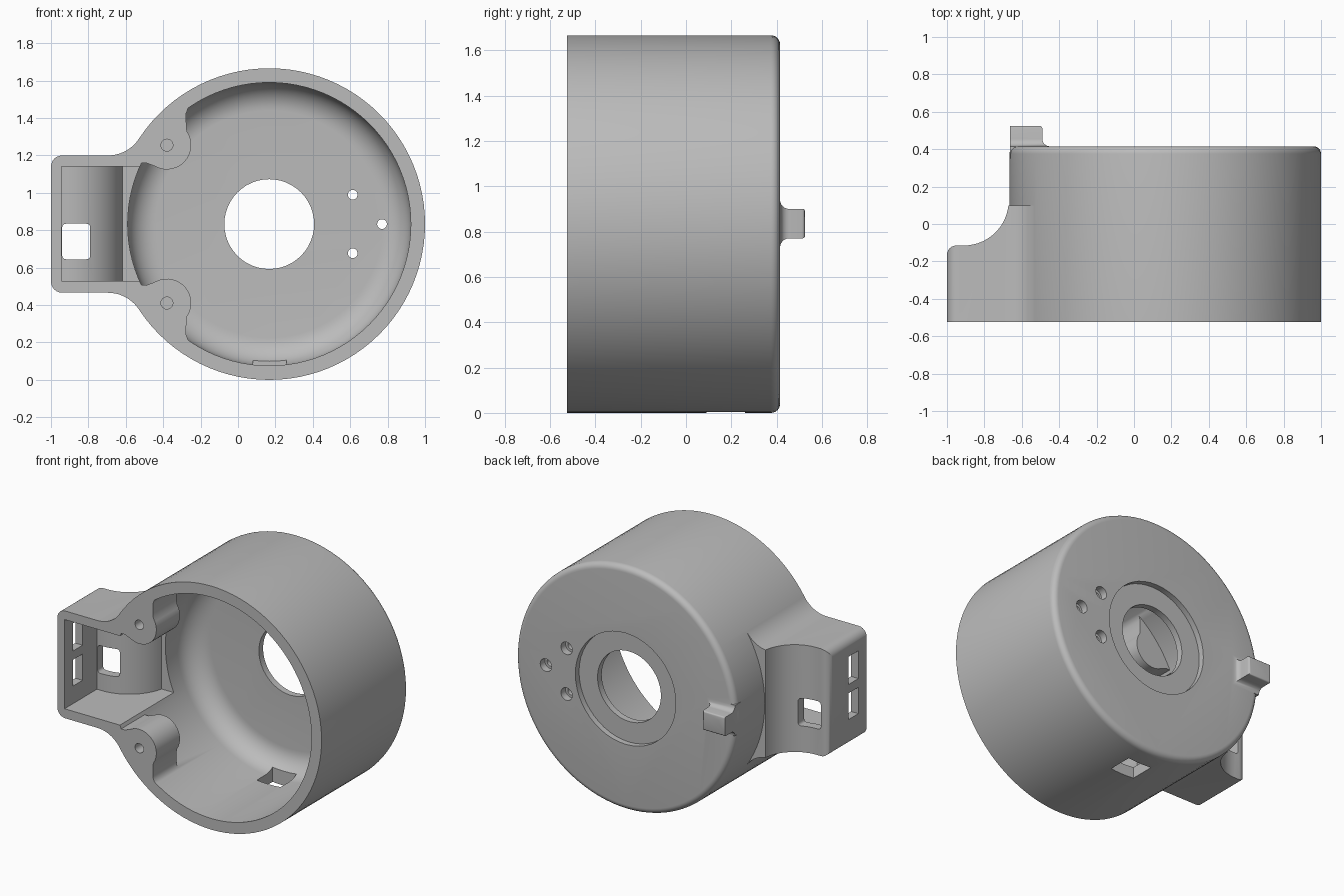
import bpy, bmesh
from math import radians, cos, sin, pi

cube = bpy.data.objects.get("Cube")
if cube:
    bpy.data.objects.remove(cube, do_unlink=True)

CX, CZ, R = 0.167, 0.833, 0.833      # drum axis and outer radius
FRONT, BACK = -0.525, 0.415


def arc(cx, cy, r, a0, a1, n=10):
    angles = [radians(a0 + (a1 - a0) * i / n) for i in range(n + 1)]
    return [(cx + r * cos(a), cy + r * sin(a)) for a in angles]


def mirrored(points):
    return [(x, 2 * CZ - z) for x, z in reversed(points)]


def finish(name, bm):
    bmesh.ops.recalc_face_normals(bm, faces=bm.faces)
    mesh = bpy.data.meshes.new(name)
    bm.to_mesh(mesh)
    bm.free()
    ob = bpy.data.objects.new(name, mesh)
    bpy.context.collection.objects.link(ob)
    return ob


def prism(name, points, axis, lo, hi):
    """Extrude a 2D outline along x, y or z."""
    place = {"x": lambda p, t: (t, p[0], p[1]),
             "y": lambda p, t: (p[0], t, p[1]),
             "z": lambda p, t: (p[0], p[1], t)}[axis]
    bm = bmesh.new()
    low = [bm.verts.new(place(p, lo)) for p in points]
    high = [bm.verts.new(place(p, hi)) for p in points]
    bm.faces.new(low)
    bm.faces.new(high)
    n = len(points)
    for i in range(n):
        j = (i + 1) % n
        bm.faces.new((low[i], low[j], high[j], high[i]))
    return finish(name, bm)


def box(name, x0, x1, y0, y1, z0, z1):
    return prism(name, [(x0, y0), (x1, y0), (x1, y1), (x0, y1)], "z", z0, z1)


def lathe(name, profile, cx=CX, cz=CZ, n=96):
    """Turn (radius, y) points around an axis parallel to y."""
    bm = bmesh.new()
    rings = [[bm.verts.new((cx + r * cos(2 * pi * i / n), y, cz + r * sin(2 * pi * i / n)))
              for i in range(n)] for r, y in profile]
    bm.faces.new(rings[0])
    bm.faces.new(rings[-1])
    for a, b in zip(rings, rings[1:]):
        for i in range(n):
            j = (i + 1) % n
            bm.faces.new((a[i], a[j], b[j], b[i]))
    return finish(name, bm)


def combine(target, other, op):
    mod = target.modifiers.new("combine", "BOOLEAN")
    mod.operation = op
    mod.solver = "EXACT"
    mod.object = other
    bpy.context.view_layer.objects.active = target
    bpy.ops.object.modifier_apply(modifier=mod.name)
    bpy.data.objects.remove(other, do_unlink=True)


# Drum with a rounded back edge
shell = lathe("drum_housing", [(R, -0.6)] + arc(R - 0.04, BACK - 0.04, 0.04, 0, 90, 6))

# Side connector box, flared into the drum and swept up at the back
half = arc(-0.94, 1.14, 0.06, 180, 90, 6) + arc(-0.696, 1.4, 0.2, -90, -33.3) + [(-0.3, 1.29)]
side_box = prism("side_box", half + mirrored(half), "y", -0.6, 0.3)
sweep = ([(-1.0, -0.6)] + arc(-0.95, -0.165, 0.05, 180, 90, 6)
         + arc(-0.91, 0.125, 0.24, -90, -6, 14) + [(-0.3, 0.1), (-0.3, -0.6)])
combine(side_box, prism("sweep", sweep, "z", -0.1, 1.8), "INTERSECT")
combine(shell, side_box, "UNION")

# Locating tab on the back, with filleted foot
up = [(0.35, 0.94), (BACK, 0.94)] + arc(0.455, 0.94, 0.04, 180, 270, 6)[1:] + arc(0.515, 0.89, 0.01, 90, 0, 3)
tab = prism("back_tab", up + mirrored([(y, z - 0.004) for y, z in up]), "x", -0.662, -0.4)
foot = ([(-0.7, 0.3), (-0.45, 0.3), (-0.45, BACK)] + arc(-0.45, 0.455, 0.04, 270, 180, 6)[1:]
        + arc(-0.505, 0.51, 0.015, 0, 90, 3) + [(-0.7, 0.525)])
combine(tab, prism("foot", foot, "z", 0.6, 1.1), "INTERSECT")
combine(shell, tab, "UNION")

# Hollow interior: drum bowl plus connector pocket
cavity = lathe("cavity", [(0.757, -0.7)] + arc(0.607, 0.18, 0.15, 0, 90, 10))
pocket = ([(-0.945, -0.7), (-0.945, -0.175)] + arc(-0.91, 0.125, 0.3, -90, -13, 14)
          + [(-0.45, 0.0575), (-0.45, -0.7)])
combine(cavity, prism("pocket", pocket, "z", 0.53, 1.14), "UNION")

# Screw bosses stay solid inside the hollow
boss = ([(-0.58, 1.141), (-0.54, 1.158), (-0.49, 1.16)] + arc(-0.38, 1.255, 0.13, -120, 35, 14)
        + [(-0.277, 1.38), (-0.277, 1.425), (-0.262, 1.465), (-0.2, 1.53), (-0.3, 1.65), (-0.7, 1.4)])
for outline in (boss, mirrored(boss)):
    combine(cavity, prism("boss", outline, "y", -0.8, -0.27), "DIFFERENCE")
combine(shell, cavity, "DIFFERENCE")

# Trim the open front flat
combine(shell, box("trim", -1.5, 1.5, -1.0, FRONT, -0.5, 2.2), "DIFFERENCE")

# Shaft hole with a shallow recess on the back
combine(shell, lathe("shaft_hole", [(0.24, 0.2), (0.24, 0.375), (0.38, 0.375), (0.38, 0.5)], n=48), "DIFFERENCE")

# Countersunk mounting holes in the back wall
for x, z in ((0.613, 0.99), (0.77, CZ), (0.613, 0.677)):
    combine(shell, lathe("mount_hole", [(0.026, 0.2), (0.026, 0.365), (0.043, 0.365), (0.043, 0.5)],
                         x, z, 24), "DIFFERENCE")

# Screw holes in the bosses
for z in (1.255, 2 * CZ - 1.255):
    combine(shell, lathe("screw_hole", [(0.032, -0.6), (0.032, -0.32)], -0.38, z, 24), "DIFFERENCE")

# Connector window with rounded corners
window = []
for x, z, a in ((-0.81, 0.815, 0), (-0.92, 0.815, 90), (-0.92, 0.665, 180), (-0.81, 0.665, 270)):
    window += arc(x, z, 0.02, a, a + 90, 4)
combine(shell, prism("window", window, "y", -0.3, 0.1), "DIFFERENCE")

# End wall slots and drain slot under the drum
for z0, z1 in ((0.89, 1.08), (0.65, 0.83)):
    combine(shell, box("end_slot", -1.1, -0.9, -0.435, -0.33, z0, z1), "DIFFERENCE")
combine(shell, box("drain_slot", 0.08, 0.26, 0.09, 0.26, -0.1, 0.2), "DIFFERENCE")

# Material and shading
grey = bpy.data.materials.new("plain_grey")
grey.use_nodes = True
colour = (0.5, 0.5, 0.5, 1)
grey.diffuse_color = colour
grey.node_tree.nodes["Principled BSDF"].inputs["Base Color"].default_value = colour
shell.data.materials.clear()
shell.data.materials.append(grey)
for p in shell.data.polygons:
    p.material_index = 0
bpy.ops.object.select_all(action="DESELECT")
shell.select_set(True)
bpy.context.view_layer.objects.active = shell
bpy.ops.object.shade_smooth_by_angle(angle=radians(35))
